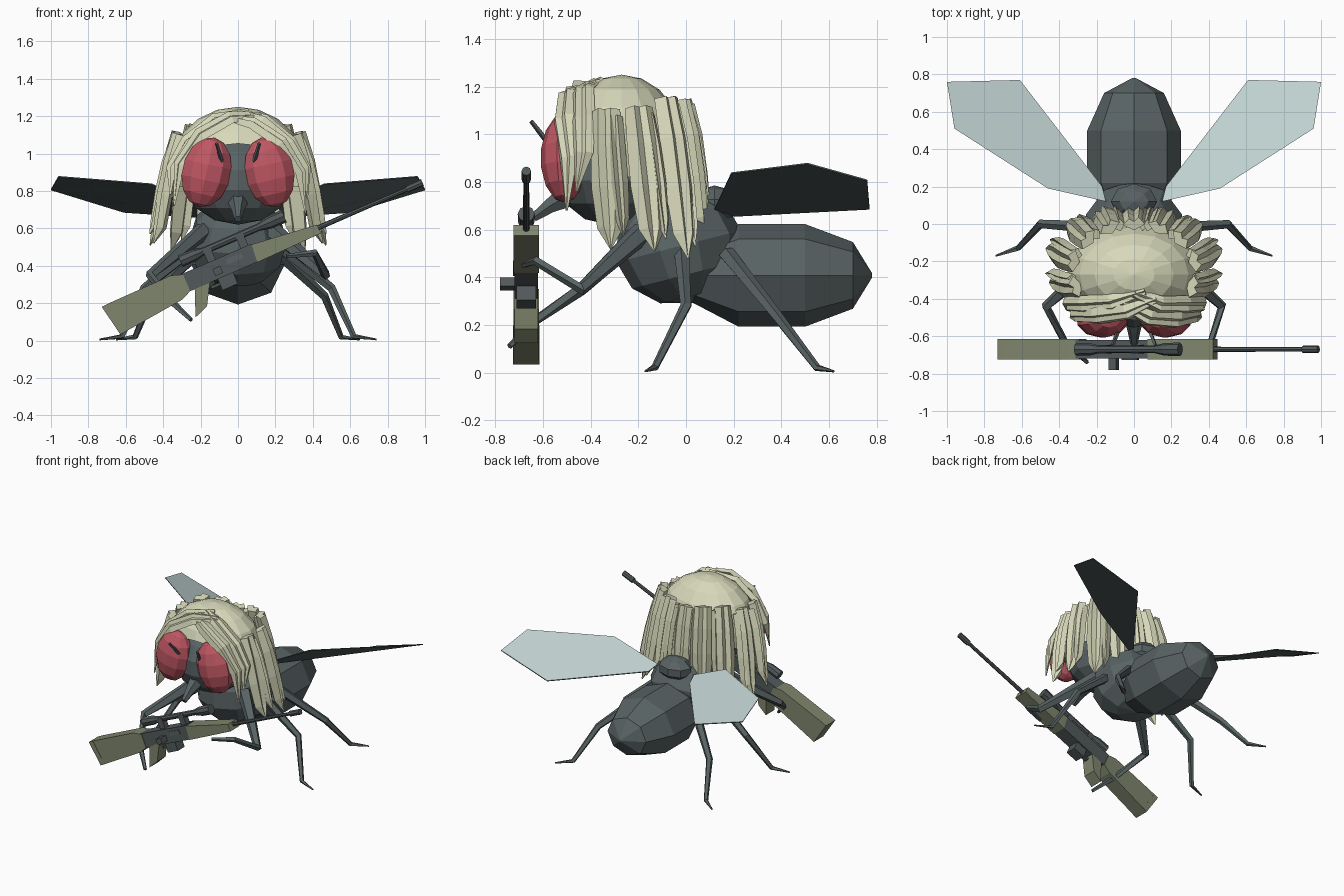
import bpy, bmesh, math
from mathutils import Vector, Matrix

if "Cube" in bpy.data.objects:
    bpy.data.objects.remove(bpy.data.objects["Cube"])


def material(name, rgb):
    m = bpy.data.materials.new(name)
    m.diffuse_color = (*rgb, 1)
    m.use_nodes = True
    m.node_tree.nodes["Principled BSDF"].inputs["Base Color"].default_value = m.diffuse_color
    return m


BODY = material("dark grey", (0.10, 0.125, 0.128))
HAIR = material("pale blond", (0.68, 0.69, 0.49))
RED = material("eye red", (0.52, 0.095, 0.125))
WING = material("pale wing", (0.54, 0.66, 0.65))
OLIVE = material("olive", (0.215, 0.24, 0.155))
METAL = material("gun metal", (0.085, 0.10, 0.105))


def finish(name, bm, *mats, recalc=True):
    if recalc:
        bmesh.ops.recalc_face_normals(bm, faces=bm.faces[:])
    me = bpy.data.meshes.new(name)
    bm.to_mesh(me)
    bm.free()
    for m in mats:
        me.materials.append(m)
    ob = bpy.data.objects.new(name, me)
    bpy.context.collection.objects.link(ob)
    return ob


def ball(name, loc, radii, mat, seg=10, rings=6, rot=None):
    bm = bmesh.new()
    bmesh.ops.create_uvsphere(bm, u_segments=seg, v_segments=rings, radius=1)
    m = Matrix.Translation(loc) @ (rot or Matrix()) @ Matrix.Diagonal((*radii, 1))
    bm.transform(m)
    return finish(name, bm, mat)


def ring_section(n):
    return [(math.sin(2 * math.pi * i / n), math.cos(2 * math.pi * i / n)) for i in range(n)]


def loft(name, pts, widths, thicks, section, normal, mat, xf=None):
    """Sweep a section along a path; normal(p) gives the outward direction."""
    pts = [Vector(p) for p in pts]
    bm, rows = bmesh.new(), []
    for i, p in enumerate(pts):
        t = (pts[min(i + 1, len(pts) - 1)] - pts[max(i - 1, 0)]).normalized()
        side = t.cross(normal(p)).normalized()
        n = side.cross(t)
        rows.append([bm.verts.new(p + side * a * widths[i] + n * b * thicks[i]) for a, b in section])
    k = len(section)
    for r0, r1 in zip(rows, rows[1:]):
        for j in range(k):
            bm.faces.new((r0[j], r0[(j + 1) % k], r1[(j + 1) % k], r1[j]))
    bm.faces.new(rows[0])
    bm.faces.new(rows[-1])
    if xf:
        bm.transform(xf)
    return finish(name, bm, mat)


def rod(name, pts, radii, mat, sides=6, ref=(0.2, 1, 0.5), xf=None):
    return loft(name, pts, radii, radii, ring_section(sides), lambda p: Vector(ref), mat, xf)


# body
rod_y = [0.0, 0.22, 0.5, 0.70, 0.78]
loft("abdomen", [(0, y, 0.408) for y in rod_y], [0.13, 0.25, 0.25, 0.16, 0.01],
     [0.10, 0.215, 0.215, 0.14, 0.01], ring_section(8), lambda p: Vector((0, 0, 1)), BODY)
ball("thorax", (0, -0.03, 0.53), (0.27, 0.27, 0.245), BODY, rot=Matrix.Rotation(0.25, 4, 'X'))
ball("thorax_back_plate", (0, 0.12, 0.70), (0.13, 0.1, 0.085), BODY, 8, 5)
ball("head", (0, -0.32, 0.86), (0.29, 0.24, 0.24), BODY, 12, 7)
rod("mouth_tube", [(0, -0.5, 0.74), (0, -0.57, 0.70), (0, -0.64, 0.65)], [0.055, 0.035, 0.02], BODY,
    ref=(1, 0, 0))

for s, tag in ((1, "left"), (-1, "right")):
    # eyes and feelers
    ball(tag + "_eye", (s * 0.168, -0.51, 0.9), (0.138, 0.1, 0.19), RED, 10, 7,
         Matrix.Rotation(-s * 0.22, 4, 'Y'))
    rod(tag + "_feeler", [(s * 0.08, -0.56, 0.94), (s * 0.115, -0.65, 1.055)], [0.013, 0.009], BODY, 4)
    # legs and arms
    rod(tag + "_middle_leg", [(s * 0.18, -0.02, 0.54), (s * 0.5, 0.0, 0.28), (s * 0.62, -0.13, 0.022),
                              (s * 0.74, -0.17, 0.006)], [0.035, 0.024, 0.016, 0.005], BODY, 5)
    rod(tag + "_rear_leg", [(s * 0.18, 0.17, 0.5), (s * 0.46, 0.38, 0.24), (s * 0.55, 0.55, 0.02),
                            (s * 0.65, 0.62, 0.006)], [0.035, 0.024, 0.016, 0.005], BODY, 5)
    arm = ([(0.41, -0.63, 0.47), (0.26, -0.68, 0.45)] if s > 0
           else [(-0.37, -0.63, 0.22), (-0.25, -0.74, 0.11)])
    rod(tag + "_arm", [(s * 0.18, -0.18, 0.59), (s * 0.47, -0.44, 0.35)] + arm,
        [0.05, 0.027, 0.02, 0.012], BODY, 5, ref=(0.6, 0.2, 1))
    # wings: pale above, dark below
    bm = bmesh.new()
    outline = [(0.15, 0.12, 0.69), (0.46, 0.19, 0.84), (0.96, 0.51, 0.88),
               (1.0, 0.76, 0.81), (0.61, 0.77, 0.69), (0.17, 0.20, 0.66)]
    top = [bm.verts.new((s * x, y, z)) for x, y, z in outline]
    low = [bm.verts.new((s * x, y, z - 0.006)) for x, y, z in outline]
    bm.faces.new(top)
    bm.faces.new(low)
    for i in range(6):
        j = (i + 1) % 6
        bm.faces.new((top[i], top[j], low[j], low[i]))
    bmesh.ops.recalc_face_normals(bm, faces=bm.faces[:])
    for f in bm.faces:
        f.material_index = 0 if f.normal.z > 0.3 else 1
    finish(tag + "_wing", bm, WING, BODY)

# hair cap, trimmed high over the face
bm = bmesh.new()
bmesh.ops.create_uvsphere(bm, u_segments=16, v_segments=10, radius=1)
bm.transform(Matrix.Translation((0, -0.27, 0.92)) @ Matrix.Diagonal((0.36, 0.27, 0.33, 1)))
for co, no in (((0, 0, 0.82), (0, 0, -1)), ((0, -0.3, 0.84), (0, -0.7, -0.7))):
    bmesh.ops.bisect_plane(bm, geom=bm.verts[:] + bm.edges[:] + bm.faces[:], plane_co=co,
                           plane_no=no, clear_outer=True)
finish("hair_cap", bm, HAIR)

# hanging locks round the sides and back
LOCK = [(-1, 0), (-0.45, 0.8), (0, 0.45), (0.4, 1), (1, 0.1), (0, -0.7)]


def hanging(name, deg, z_top, z_tip, w):
    a = math.radians(deg)
    c, s = math.cos(a), math.sin(a)
    pts = []
    for f, rx, ry in ((0, 0.325, 0.245), (0.25, 0.37, 0.275), (0.55, 0.405, 0.295),
                      (0.85, 0.435, 0.31), (1, 0.48, 0.33)):
        drift = 0.05 * f * abs(c)
        pts.append((c * rx, -0.25 + s * ry + drift, z_top + (z_tip - z_top) * f))
    loft(name, pts, [w * k for k in (0.9, 1.05, 1.1, 0.85, 0.06)],
         [0.042, 0.045, 0.045, 0.04, 0.004], LOCK,
         lambda p: Vector((p.x, p.y + 0.25, 0)), HAIR)


for i, (deg, zt, zb) in enumerate(((-20, 1.10, 0.52), (12, 1.11, 0.51), (42, 1.15, 0.48), (67, 1.14, 0.56),
                                   (90, 1.12, 0.60), (113, 1.14, 0.56), (138, 1.15, 0.48),
                                   (168, 1.11, 0.51), (200, 1.10, 0.52))):
    hanging("hair_lock_%d" % i, deg, zt, zb, 0.066)
    hanging("thin_hair_lock_%d" % i, deg + (9 if deg < 90 else -9), zt - 0.03, zb + 0.05, 0.035)

# fringe swept to both sides
for name, path, w in (
        ("fringe_right", [(0.12, -0.40, 1.20), (-0.04, -0.47, 1.19), (-0.2, -0.49, 1.10),
                          (-0.31, -0.49, 0.94), (-0.34, -0.50, 0.72)], 0.05),
        ("fringe_right_back", [(0.06, -0.36, 1.22), (-0.12, -0.42, 1.18), (-0.27, -0.43, 1.06),
                               (-0.35, -0.43, 0.92), (-0.36, -0.46, 0.78)], 0.05),
        ("fringe_left", [(-0.06, -0.43, 1.19), (0.08, -0.50, 1.16), (0.23, -0.51, 1.06),
                         (0.33, -0.49, 0.90), (0.36, -0.50, 0.68)], 0.05),
        ("fringe_left_back", [(0.0, -0.37, 1.22), (0.14, -0.43, 1.18), (0.28, -0.43, 1.06),
                              (0.36, -0.43, 0.92), (0.37, -0.46, 0.76)], 0.05)):
    loft(name, path, [w * k for k in (0.5, 1, 1.1, 0.9, 0.1)], [0.02, 0.032, 0.034, 0.03, 0.004],
         LOCK, lambda p: p - Vector((0, -0.27, 0.9)), HAIR)

# rifle, built along local x then tilted
GUN = Matrix.Translation((0, -0.67, 0.43)) @ Matrix.Rotation(-math.radians(23.5), 4, 'Y')


def gun_plate(name, profile, depth, mat, y=0):
    bm = bmesh.new()
    a, b = ([bm.verts.new((u, y + d, v)) for u, v in profile] for d in (-depth / 2, depth / 2))
    a, b = list(a), list(b)
    n = len(a)
    bm.faces.new(a)
    bm.faces.new(b)
    for i in range(n):
        j = (i + 1) % n
        bm.faces.new((a[i], a[j], b[j], b[i]))
    bm.transform(GUN)
    return finish(name, bm, mat)


def box(u0, u1, v0, v1):
    return [(u0, v0), (u1, v0), (u1, v1), (u0, v1)]


def gun_rod(name, pts, radii, mat, sides=8):
    rod(name, [(u, 0, v) for u, v in pts], radii, mat, sides, (0, 1, 0), GUN)


gun_plate("rifle_stock", [(-0.70, -0.11), (-0.36, -0.075), (-0.3, -0.05), (-0.3, 0.045),
                          (-0.36, 0.068), (-0.73, 0.064)], 0.108, OLIVE)
gun_plate("butt_pad", [(-0.735, -0.113), (-0.70, -0.11), (-0.73, 0.064), (-0.768, 0.062)], 0.11, OLIVE)
gun_plate("rifle_receiver", box(-0.32, 0.1, -0.05, 0.052), 0.10, METAL)
gun_plate("rifle_fore_end", [(0.09, -0.052), (0.466, -0.045), (0.462, 0.006), (0.1, 0.048)], 0.108, OLIVE)
gun_plate("pistol_grip", [(-0.27, -0.04), (-0.18, -0.04), (-0.25, -0.16), (-0.33, -0.19)], 0.10, OLIVE)
gun_plate("magazine", box(-0.14, -0.05, -0.115, -0.04), 0.08, METAL)
gun_plate("trigger_guard", box(-0.19, -0.14, -0.085, -0.07), 0.03, METAL)
gun_plate("bolt_handle", box(-0.145, -0.10, -0.03, 0.01), 0.07, METAL, -0.075)
gun_plate("ejection_port", box(-0.06, 0.03, 0.0, 0.03), 0.008, BODY, -0.052)
gun_rod("barrel", [(0.42, -0.012), (1.0, -0.012)], [0.014, 0.012], METAL)
gun_rod("muzzle_brake", [(0.98, -0.012), (1.07, -0.012)], [0.02, 0.02], METAL)
gun_rod("scope", [(-0.285, 0.118), (-0.20, 0.118), (-0.15, 0.118), (0.17, 0.118), (0.23, 0.118),
                  (0.32, 0.118)], [0.034, 0.032, 0.02, 0.02, 0.034, 0.036], METAL)
for i, u in enumerate((-0.13, 0.06)):
    gun_plate("scope_mount_%d" % i, box(u - 0.022, u + 0.022, 0.045, 0.125), 0.045, METAL)
